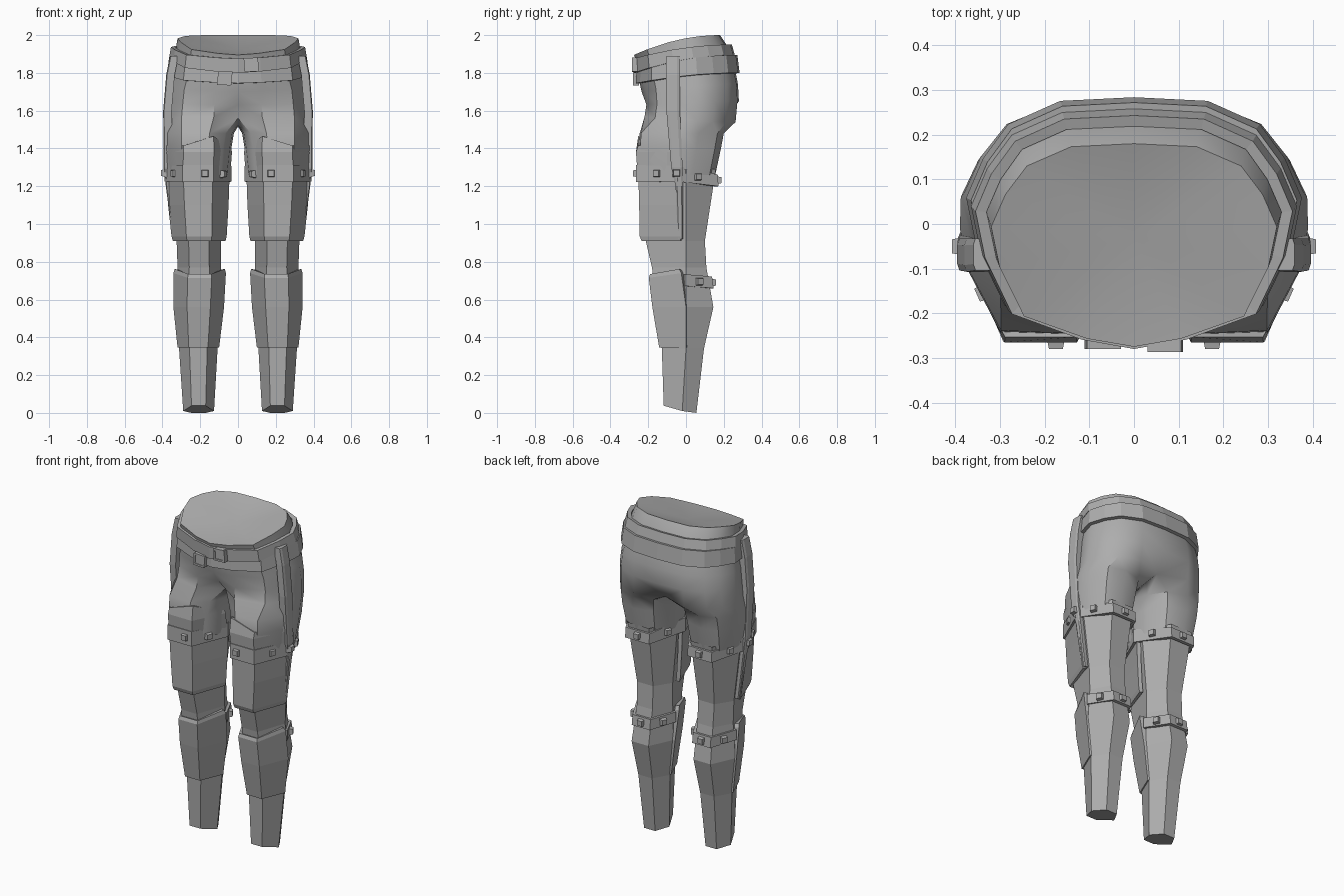
import bpy, bmesh, math
from mathutils import Matrix, Vector

if "Cube" in bpy.data.objects:
    bpy.data.objects.remove(bpy.data.objects["Cube"])

grey = bpy.data.materials.new("grey_cloth")
grey.diffuse_color = (0.42, 0.42, 0.42, 1)
grey.use_nodes = True
grey.node_tree.nodes["Principled BSDF"].inputs["Base Color"].default_value = grey.diffuse_color


def finish(name, bm, mirror=True, thick=0, smooth=0):
    me = bpy.data.meshes.new(name)
    bm.to_mesh(me)
    bm.free()
    ob = bpy.data.objects.new(name, me)
    bpy.context.collection.objects.link(ob)
    me.materials.append(grey)
    if smooth:
        bpy.ops.object.select_all(action='DESELECT')
        ob.select_set(True)
        bpy.context.view_layer.objects.active = ob
        bpy.ops.object.shade_smooth_by_angle(angle=math.radians(smooth))
    if mirror:
        m = ob.modifiers.new("mirror", 'MIRROR')
        m.use_clip = True
        m.merge_threshold = 0.0005
    if thick:
        s = ob.modifiers.new("thickness", 'SOLIDIFY')
        s.thickness = thick
        s.offset = -1
    return ob


def skin(bm, rows, closed):
    """Quads between rows of vertices, rows running top to bottom."""
    for top, low in zip(rows, rows[1:]):
        n = len(top)
        for i in range(n if closed else n - 1):
            j = (i + 1) % n
            bm.faces.new((top[i], low[i], low[j], top[j]))


def verts(bm, pts):
    return [bm.verts.new(p) for p in pts]


def loft(name, rings, closed, thick=0, smooth=0, cap_low=False):
    bm = bmesh.new()
    rows = [verts(bm, r) for r in rings]
    skin(bm, rows, closed)
    if cap_low:
        bm.faces.new(rows[-1][::-1])
    return finish(name, bm, True, thick, smooth)


# half outline of the hips, front centre to back centre
HIP = [(0, -1), (.33, -.92), (.77, -.70), (.94, -.22), (1, .18),
       (.9, .5), (.75, .78), (.44, .97), (0, 1)]
# full outline of the upper thigh, starting at front inside
THIGH = [(-.75, -.7), (-.3, -1), (.5, -.97), (.9, -.35), (1, .05), (.92, .4),
         (.65, .85), (.1, 1), (-.55, .85), (-.9, .4), (-1, 0), (-.95, -.35)]


def hip(w, yf, yb, zf, zb):
    c, h = (yf + yb) / 2, (yb - yf) / 2
    return [(u * w, c + v * h, zf + (zb - zf) * (1 - ((1 - v) / 2) ** 2)) for u, v in HIP]


def thigh(z, x0, x1, y0, y1):
    return [((x0 + x1) / 2 + u * (x1 - x0) / 2, (y0 + y1) / 2 + v * (y1 - y0) / 2, z)
            for u, v in THIGH]


def hexa(z, x0, x1, y0, y1, ym=0.0, zm=None, zb=None):
    """Six-sided leg section: flat front, side corners, flat back."""
    w = x1 - x0
    zm = z if zm is None else zm
    zb = z if zb is None else zb
    a, b = x0 + .27 * w, x0 + .73 * w
    return [(a, y0, z), (b, y0, z), (x1, ym, zm), (b, y1, zb), (a, y1, zb), (x0, ym, zm)]


def front_u(z, x0, x1, y0, ym, zi=None, zo=None):
    """Open front section: inner side, two front corners, outer side."""
    w = x1 - x0
    return [(x0, ym, z if zi is None else zi), (x0 + .27 * w, y0, z),
            (x0 + .73 * w, y0, z if zo is None else zo), (x1, ym, z if zo is None else zo)]


# Hips and upper thighs in one skin
bm = bmesh.new()
rings = [hip(.32, -.275, .18, 1.895, 2.0), hip(.33, -.26, .22, 1.85, 1.94),
         hip(.345, -.25, .255, 1.77, 1.84), hip(.37, -.235, .275, 1.70, 1.74),
         hip(.38, -.23, .28, 1.63, 1.65), hip(.388, -.24, .27, 1.57, 1.54)]
rings[4][0] = (0, -.19, 1.63)
rings[5][0] = (0, -.12, 1.56)
rings[5][8] = (0, .2, 1.54)
rows = [verts(bm, r) for r in rings]
skin(bm, rows, False)
centre = bm.verts.new((0, -.03, 1.925))
for p, q in zip(rows[0], rows[0][1:]):
    bm.faces.new((centre, p, q))
crotch = verts(bm, [(0, .11, 1.525), (0, .03, 1.515), (0, -.05, 1.525)])
legs = [rows[-1] + crotch]
for args in [(1.48, .022, .39, -.245, .2), (1.40, .035, .388, -.248, .185),
             (1.26, .05, .372, -.245, .155)]:
    legs.append(verts(bm, thigh(*args)))
skin(bm, legs, True)
finish("hips", bm, smooth=40)

# Lower legs
loft("legs", [hexa(1.29, .055, .372, -.235, .158),
              hexa(.91, .09, .325, -.213, .10),
              hexa(.77, .09, .32, -.18, .108),
              hexa(.56, .085, .335, -.155, .145),
              hexa(.34, .108, .312, -.128, .095),
              hexa(.038, .127, .29, -.118, .055, -.02, .01, 0)], True, cap_low=True)

# Waist belts
loft("upper_belt", [hip(.355, -.28, .243, 1.875, 1.95),
                    hip(.365, -.275, .258, 1.80, 1.895)], False, .025)
loft("lower_belt", [hip(.365, -.262, .272, 1.815, 1.895),
                    hip(.376, -.265, .284, 1.745, 1.80)], False, .025)


def box(bm, loc, size, tilt=0):
    m = Matrix.Translation(loc) @ Matrix.Rotation(tilt, 4, 'Y') @ Matrix.Diagonal((*size, 1))
    bmesh.ops.create_cube(bm, size=1, matrix=m)


# Belt buckles, each a frame of four bars around a plate
for name, loc, tilt in [("upper_buckle", (.07, -.272, 1.843), -.06),
                        ("lower_buckle", (-.07, -.265, 1.772), .08)]:
    bm = bmesh.new()
    x, y, z = loc
    box(bm, loc, (.06, .02, .055), tilt)
    for s in (-1, 1):
        box(bm, (x + s * .032, y, z), (.012, .03, .072), tilt)
        box(bm, (x, y, z + s * .031), (.06, .03, .011), tilt)
    finish(name, bm, mirror=False)

# Side stripes down the outer seams
bm = bmesh.new()
rows = []
for z, x, y, w in [(1.89, .36, -.068, .036), (1.79, .38, -.07, .037), (1.6, .396, -.068, .036),
                   (1.3, .394, -.048, .03), (1.2, .382, -.035, .02), (.92, .346, -.03, .014)]:
    rows.append(verts(bm, [(x - .045, y - w, z), (x - .005, y - w, z), (x, y - w * .6, z),
                           (x, y + w * .6, z), (x - .005, y + w, z), (x - .045, y + w, z)]))
skin(bm, rows, True)
bm.faces.new(rows[0])
bm.faces.new(rows[-1][::-1])
finish("side_stripe", bm)

# Armour plates on thighs and shins
loft("upper_thigh_plate", [front_u(1.465, .035, .383, -.253, -.08, 1.40, 1.415),
                           front_u(1.38, .032, .385, -.265, -.07),
                           front_u(1.25, .042, .382, -.255, -.05)], False, .02)
loft("thigh_plate", [front_u(1.25, .045, .38, -.252, -.03),
                     front_u(1.10, .05, .37, -.248, -.03),
                     front_u(.935, .06, .352, -.245, -.03),
                     front_u(.91, .066, .345, -.235, -.03)], False, .022)
shin = [front_u(.735, .07, .335, -.19, -.03), front_u(.715, .064, .342, -.197, -.012),
        front_u(.56, .074, .342, -.178, 0), front_u(.345, .1, .32, -.142, 0)]
for i in (0, 3):                               # raised side corners of the shin plate
    shin[0][i] = (shin[0][i][0], -.035, .762)
    shin[1][i] = (shin[1][i][0], -.025, .74)
loft("shin_plate", shin, False, .025)

# Thigh straps and the straps behind the knees
loft("thigh_strap", [hexa(1.312, .035, .388, -.264, .168, -.045, 1.308, 1.262),
                     hexa(1.222, .035, .388, -.264, .172, -.045, 1.225, 1.2)], True, .022)
loft("knee_strap", [hexa(z, .072, .338, -.1, y, -.005, z + .012)[2:]
                    for z, y in ((.722, .138), (.66, .146))], False, .02)

# Square studs: position and facing angle in degrees
studs = [(.175, -.262, 1.268, -90), (.335, -.152, 1.268, -24), (.39, -.05, 1.27, 0),
         (.342, .062, 1.25, 24), (.21, .17, 1.232, 90), (.082, .062, 1.25, 156),
         (.082, -.17, 1.265, 204), (.205, .142, .69, 90),
         (.304, .07, .695, 26), (.106, .07, .695, 154)]
bm = bmesh.new()
for x, y, z, deg in studs:
    d = Vector((math.cos(math.radians(deg)), math.sin(math.radians(deg)), 0))
    m = (Matrix.Translation((x, y, z)) @ d.to_track_quat('Z', 'Y').to_matrix().to_4x4()
         @ Matrix.Rotation(math.pi / 4, 4, 'Z'))
    bmesh.ops.create_cone(bm, cap_ends=True, segments=4, radius1=.032, radius2=.022,
                          depth=.036, matrix=m)
finish("strap_studs", bm)
